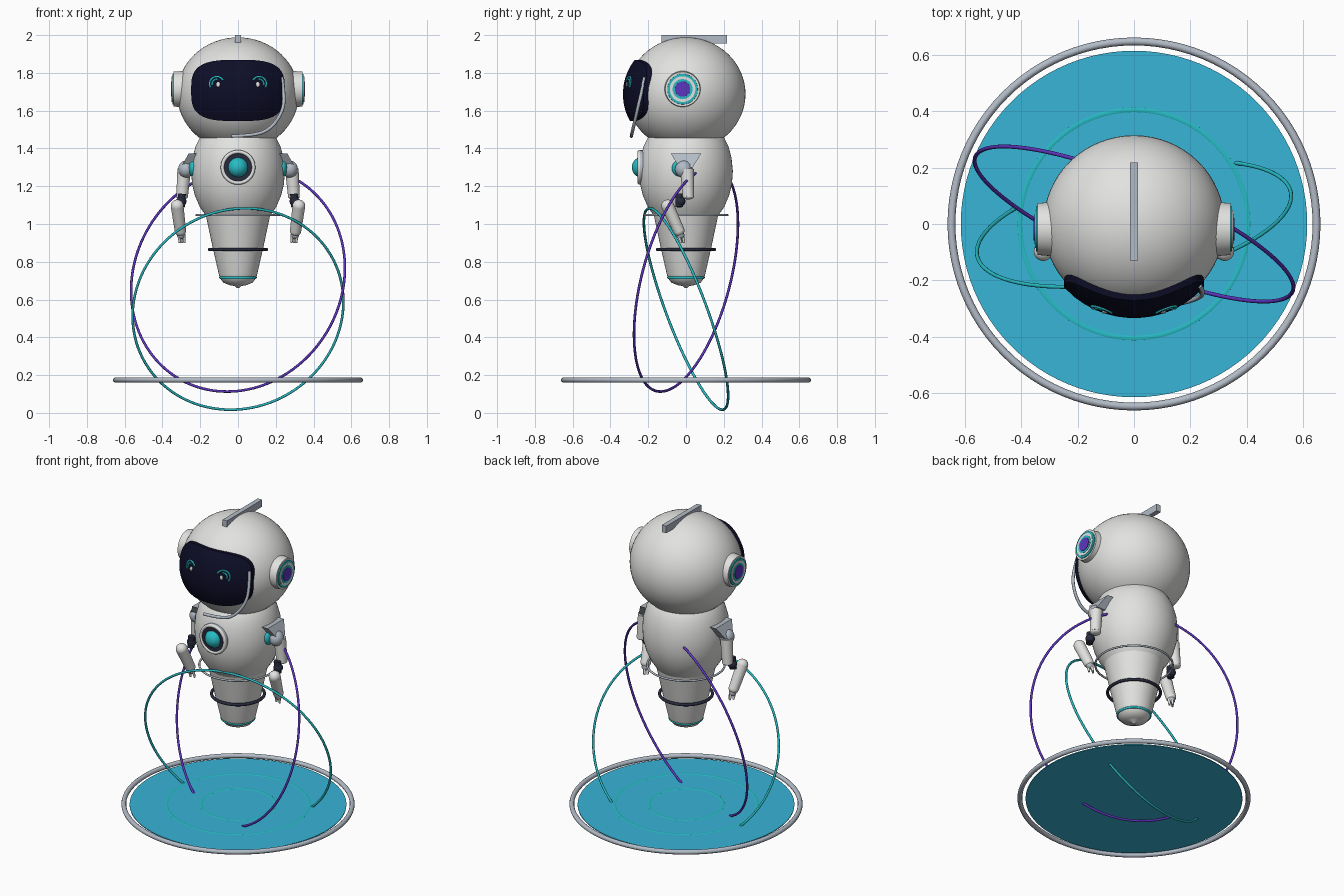
import bpy, bmesh, math
from mathutils import Vector

cube = bpy.data.objects.get("Cube")
if cube:
    bpy.data.objects.remove(cube, do_unlink=True)


def material(name, r, g, b):
    m = bpy.data.materials.new(name)
    m.use_nodes = True
    m.diffuse_color = (r, g, b, 1)
    m.node_tree.nodes["Principled BSDF"].inputs["Base Color"].default_value = (r, g, b, 1)
    return m


WHITE = material("shell white", .76, .76, .75)
GREY = material("cool grey", .45, .5, .57)
NAVY = material("visor navy", .004, .004, .02)
DARK = material("joint dark", .02, .024, .045)
TEAL = material("glow teal", .02, .5, .55)
BLUE = material("platform blue", .04, .46, .68)
PURPLE = material("violet", .11, .035, .52)


def finish(name, mat, ob=None):
    ob = ob or bpy.context.object
    ob.name = name
    ob.data.materials.clear()
    ob.data.materials.append(mat)
    bpy.ops.object.select_all(action="DESELECT")
    ob.select_set(True)
    bpy.context.view_layer.objects.active = ob
    if ob.type == "MESH":
        bpy.ops.object.shade_smooth_by_angle(angle=math.radians(40))
    return ob


def from_bmesh(name, bm, mat):
    bmesh.ops.recalc_face_normals(bm, faces=bm.faces)
    mesh = bpy.data.meshes.new(name)
    bm.to_mesh(mesh)
    bm.free()
    ob = bpy.data.objects.new(name, mesh)
    bpy.context.collection.objects.link(ob)
    return finish(name, mat, ob)


def ball(name, mat, loc, scale, seg=32):
    bpy.ops.mesh.primitive_uv_sphere_add(segments=seg, ring_count=seg // 2, location=loc)
    bpy.context.object.scale = scale
    return finish(name, mat)


def ring(name, mat, loc, radius, thick, axis=(0, 0, 1), seg=96):
    bpy.ops.mesh.primitive_torus_add(major_radius=radius, minor_radius=thick,
                                     major_segments=seg, minor_segments=10, location=loc)
    bpy.context.object.rotation_euler = Vector(axis).to_track_quat("Z", "Y").to_euler()
    return finish(name, mat)


def rod(name, mat, a, b, r1, r2=None, seg=32):
    a, b = Vector(a), Vector(b)
    bpy.ops.mesh.primitive_cone_add(vertices=seg, radius1=r1, radius2=r1 if r2 is None else r2,
                                    depth=(b - a).length, location=(a + b) / 2)
    bpy.context.object.rotation_euler = (b - a).to_track_quat("Z", "Y").to_euler()
    return finish(name, mat)


def tube(name, mat, points, radius, kind="POLY"):
    cu = bpy.data.curves.new(name, "CURVE")
    cu.dimensions = "3D"
    cu.bevel_depth, cu.bevel_resolution, cu.use_fill_caps = radius, 3, True
    sp = cu.splines.new(kind)
    sp.points.add(len(points) - 1)
    for p, co in zip(sp.points, points):
        p.co = (*co, 1)
    if kind == "NURBS":
        sp.use_endpoint_u, sp.order_u = True, 3
    ob = bpy.data.objects.new(name, cu)
    bpy.context.collection.objects.link(ob)
    return finish(name, mat, ob)


def lathe(name, mat, profile, steps=64):
    bm = bmesh.new()
    verts = [bm.verts.new((r, 0, z)) for r, z in profile]
    edges = [bm.edges.new(pair) for pair in zip(verts, verts[1:])]
    bmesh.ops.spin(bm, geom=verts + edges, axis=(0, 0, 1), cent=(0, 0, 0),
                   angle=math.tau, steps=steps, use_duplicate=False)
    bmesh.ops.remove_doubles(bm, verts=bm.verts, dist=.0005)
    return from_bmesh(name, bm, mat)


# Platform
rod("platform_disc", BLUE, (0, 0, .168), (0, 0, .173), .615, seg=96)
ring("platform_rim", GREY, (0, 0, .174), .648, .014)
for r in (.405, .21):
    ring("platform_inlay", TEAL, (0, 0, .172), r, .009).scale.z = .3

# Orbit hoops
ring("violet_orbit", PURPLE, (0, 0, .707), .612, .007, (.38, .893, -.24), 128)
ring("teal_orbit", TEAL, (0, 0, .55), .568, .007, (-.187, .919, .345), 128)

# Torso and tapered tail
lathe("torso", WHITE, [(0, 1.5), (.17, 1.49), (.2, 1.46), (.225, 1.41), (.241, 1.35), (.248, 1.28),
                       (.243, 1.21), (.228, 1.15), (.202, 1.09), (.168, 1.04)])
lathe("tail", WHITE, [(.17, 1.045), (.135, .88), (.102, .735), (.096, .715), (.078, .69),
                      (.045, .676), (.018, .672), (.008, .662), (0, .66)])
ring("waist_ring", GREY, (0, 0, 1.047), .22, .006)
ring("tail_band", DARK, (0, 0, .865), .15, .009)
ring("tail_glow_ring", TEAL, (0, 0, .716), .093, .007)

# Chest lamp
rod("chest_bezel", GREY, (0, -.2, 1.3), (0, -.246, 1.3), .091)
ring("chest_rim", WHITE, (0, -.246, 1.3), .082, .01, (0, 1, 0))
rod("chest_recess", DARK, (0, -.22, 1.3), (0, -.25, 1.3), .074)
ball("chest_lamp", TEAL, (0, -.232, 1.3), (.055, .055, .055))

# Head and crest
ball("head", WHITE, (0, 0, 1.688), (.322, .315, .3), 64)
bpy.ops.mesh.primitive_cube_add(size=1, location=(0, .044, 1.978))
bpy.context.object.scale = (.03, .348, .044)
finish("crest", GREY)


# Visor: rounded patch following the head
def visor_y(x, z):
    return -.334 * math.sqrt(max(0, 1 - (x / .337) ** 2 - ((z - 1.688) / .312) ** 2))


def rounded(v, power=.62):
    return math.copysign(abs(v) ** power, v)


bm = bmesh.new()
loops, count = [], 64
for s in (.1, .25, .4, .55, .7, .85, 1, 1):
    back = .04 if len(loops) == 7 else 0
    loop = []
    for i in range(count):
        t = math.tau * i / count
        x, z = .248 * s * rounded(math.cos(t)), 1.707 + .162 * s * rounded(math.sin(t))
        loop.append(bm.verts.new((x, visor_y(x, z) + back, z)))
    loops.append(loop)
bm.faces.new(loops[0])
for a, b in zip(loops, loops[1:]):
    for i in range(count):
        j = (i + 1) % count
        bm.faces.new((a[i], a[j], b[j], b[i]))
from_bmesh("visor", bm, NAVY)

for side, s in (("left", 1), ("right", -1)):
    # Eyes
    for r, lo, hi in ((.038, 30, 210), (.024, 80, 200)):
        pts = []
        for k in range(17):
            t = math.radians(lo + (hi - lo) * k / 16)
            x, z = s * (.112 - r * math.cos(t)), 1.742 + r * math.sin(t)
            pts.append((x, visor_y(x, z), z))
        tube(side + "_eye_arc", TEAL, pts, .005)
    ball(side + "_eye_glint", WHITE, (s * .104, visor_y(.104, 1.738), 1.738), (.011, .005, .014), 16)

    # Ear pods
    c = (-.018, 1.714)
    for part, mat, inner, outer, r1, r2 in (
            ("shell", WHITE, .27, .342, .098, .092), ("glow", TEAL, .33, .348, .082, .08),
            ("plate", WHITE, .33, .351, .068, .068), ("inner_glow", TEAL, .33, .353, .053, .053),
            ("core", PURPLE, .33, .356, .042, .04)):
        rod(f"{side}_ear_{part}", mat, (s * inner, *c), (s * outer, *c), r1, r2, 48)

    # Shoulder bracket: flared at the top, sloping outwards below
    bm = bmesh.new()
    bmesh.ops.create_cube(bm, size=1)
    for v in bm.verts:
        top = v.co.z > 0
        x = (.262 if top else .302) if v.co.x > 0 else .2
        v.co = (s * x, v.co.y * (.16 if top else .07), 1.372 if top else 1.3)
    from_bmesh(side + "_shoulder_bracket", bm, GREY)
    ball(side + "_shoulder_joint", GREY, (s * .275, -.012, 1.29), (.042, .046, .046))
    ball(side + "_shoulder_glow", TEAL, (s * .237, -.03, 1.295), (.025, .045, .045))

    # Arm
    rod(side + "_upper_arm", WHITE, (s * .285, .006, 1.29), (s * .296, .012, 1.145), .036, .031)
    ball(side + "_upper_arm_end", WHITE, (s * .296, .012, 1.145), (.031, .031, .015))
    rod(side + "_elbow_link", DARK, (s * .296, -.035, 1.16), (s * .302, -.035, 1.09), .02)
    ball(side + "_elbow", DARK, (s * .3, -.03, 1.12), (.027, .027, .027))
    top, low = (s * .322, -.097, 1.095), (s * .305, -.038, .965)
    rod(side + "_forearm", WHITE, top, low, .034, .03)
    ball(side + "_forearm_top", WHITE, top, (.034, .034, .034))
    ball(side + "_forearm_end", WHITE, low, (.03, .03, .03))

    # Hand
    ball(side + "_palm", GREY, (s * .302, -.03, .942), (.022, .022, .022), 16)
    for dx, dy in ((-.013, -.004), (0, .01), (.012, -.008)):
        rod(side + "_finger", WHITE, (s * (.3 + dx), -.03 + dy, .945),
            (s * (.296 + dx), -.02 + dy, .9), .009, .006, 12)

# Microphone boom
path = [(.232, 1.775), (.247, 1.68), (.235, 1.59), (.17, 1.5), (.08, 1.468), (-.035, 1.465)]
tube("microphone_boom", GREY, [(x, -.218 - .23 * (1.775 - z), z) for x, z in path], .009, "NURBS")
